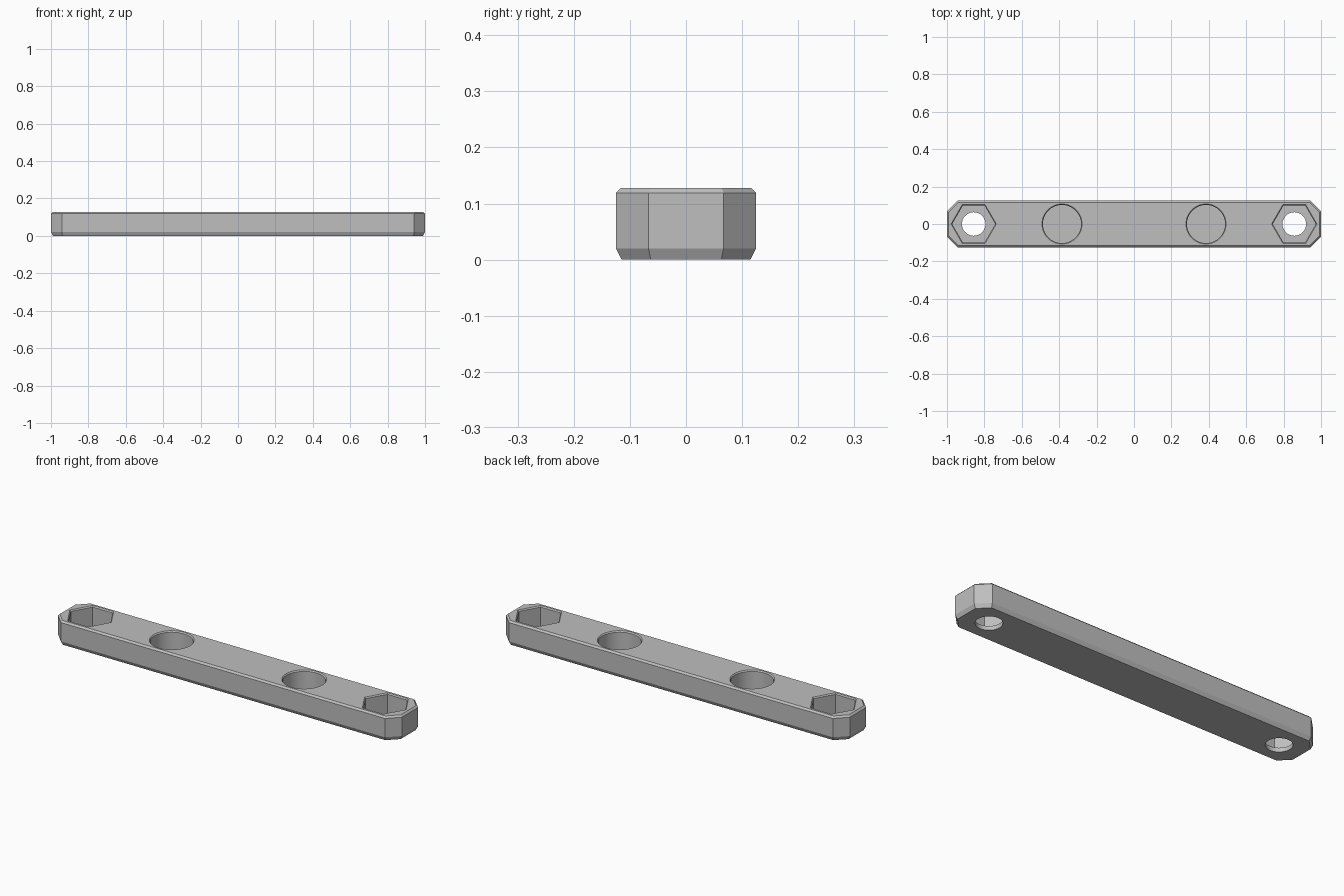
import bpy, bmesh, math

cube = bpy.data.objects.get("Cube")
if cube:
    bpy.data.objects.remove(cube, do_unlink=True)

HEIGHT = 0.128

grey = bpy.data.materials.new("plain_grey")
grey.use_nodes = True
colour = (0.52, 0.52, 0.52, 1)
grey.diffuse_color = colour
grey.node_tree.nodes["Principled BSDF"].inputs["Base Color"].default_value = colour


def loft(name, sections):
    """Solid through stacked (outline, z) sections with equal point counts."""
    bm = bmesh.new()
    rings = [[bm.verts.new((x, y, z)) for x, y in pts] for pts, z in sections]
    n = len(rings[0])
    for low, high in zip(rings, rings[1:]):
        for i in range(n):
            j = (i + 1) % n
            bm.faces.new((low[i], low[j], high[j], high[i]))
    bm.faces.new(rings[0][::-1])
    bm.faces.new(rings[-1])
    mesh = bpy.data.meshes.new(name)
    bm.to_mesh(mesh)
    bm.free()
    mesh.materials.append(grey)
    obj = bpy.data.objects.new(name, mesh)
    bpy.context.collection.objects.link(obj)
    return obj


def bar_outline(inset):
    """Long octagon: a rectangle with cut corners, offset inwards."""
    hx, hy = 1 - inset, 0.125 - inset
    cut = 0.058 - inset * 0.6
    return [(hx, -hy + cut), (hx, hy - cut), (hx - cut, hy), (-hx + cut, hy),
            (-hx, hy - cut), (-hx, -hy + cut), (-hx + cut, -hy), (hx - cut, -hy)]


def polygon(cx, radius, sides):
    return [(cx + radius * math.cos(math.tau * i / sides),
             radius * math.sin(math.tau * i / sides)) for i in range(sides)]


def cut_pocket(body, cx, radius, sides, floor, lip=0.0):
    """Subtract a pocket whose rim flares outwards by lip."""
    sections = [(polygon(cx, radius, sides), floor),
                (polygon(cx, radius, sides), HEIGHT - 0.006),
                (polygon(cx, radius + 2 * lip, sides), HEIGHT + 0.006)]
    cutter = loft("pocket_cutter", sections)
    cutter.hide_render = True
    mod = body.modifiers.new("pocket", "BOOLEAN")
    mod.operation = "DIFFERENCE"
    mod.solver = "EXACT"
    mod.object = cutter
    bpy.ops.object.modifier_apply(modifier=mod.name)
    bpy.data.objects.remove(cutter, do_unlink=True)


# Bar with bevelled top and bottom rims
bar = loft("connector_bar", [(bar_outline(0.01), 0), (bar_outline(0), 0.02),
                             (bar_outline(0), HEIGHT - 0.009),
                             (bar_outline(0.009), HEIGHT)])
bpy.ops.object.select_all(action="DESELECT")
bar.select_set(True)
bpy.context.view_layer.objects.active = bar

# Round blind pockets, hexagonal nut pockets and bolt holes on both sides
for side in (-1, 1):
    cut_pocket(bar, side * 0.385, 0.102, 64, 0.03, 0.005)
    cut_pocket(bar, side * 0.857, 0.115, 6, 0.022, 0.006)
    cut_pocket(bar, side * 0.857, 0.063, 48, -0.05)

bpy.ops.object.shade_smooth_by_angle(angle=math.radians(20))
